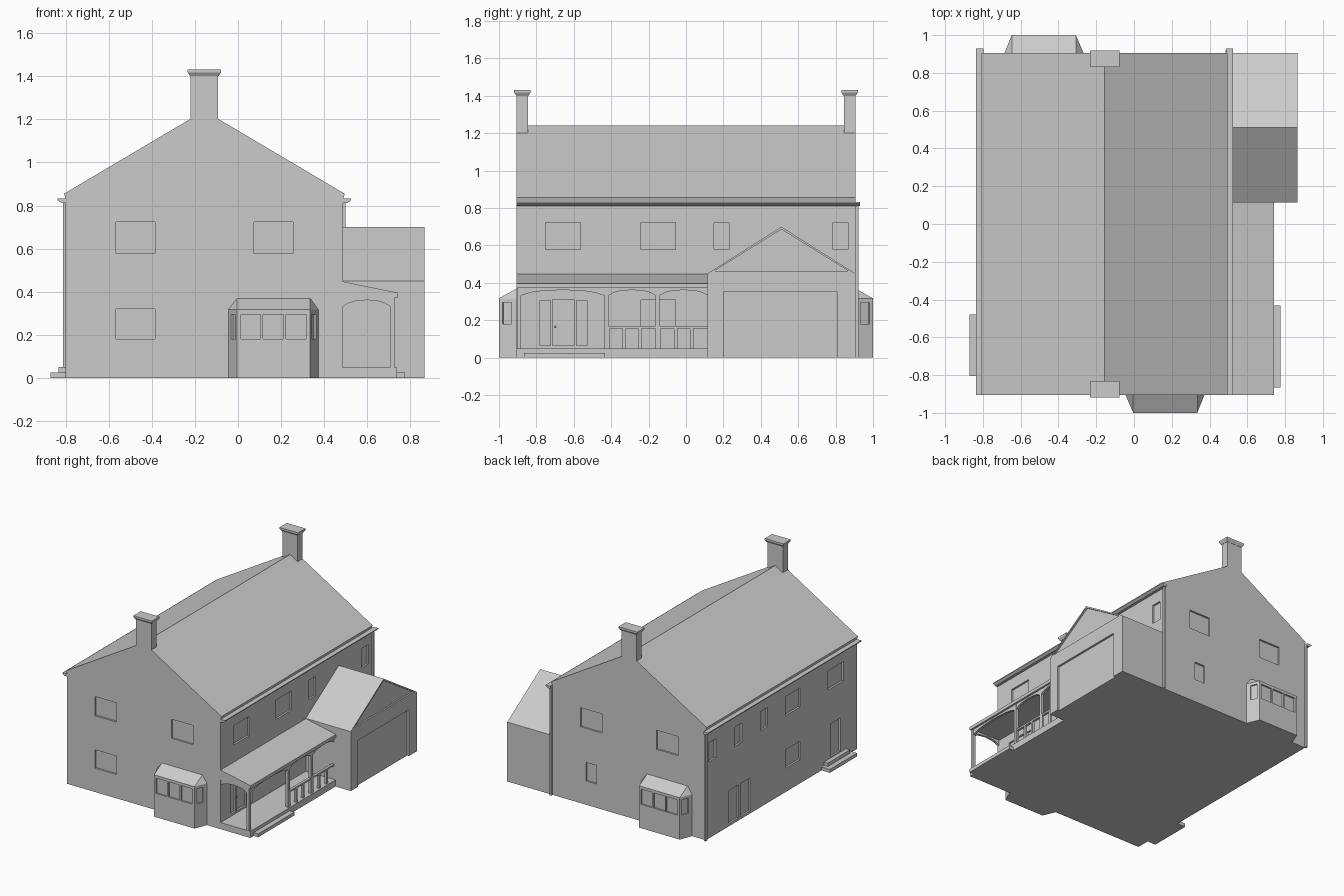
import bpy, bmesh, math
from mathutils import Matrix, Vector

if "Cube" in bpy.data.objects:
    bpy.data.objects.remove(bpy.data.objects["Cube"])

CX = -0.156          # centre line of the main house
X0, X1, Y = -0.80, 0.488, 0.905
D = 0.014            # window recess depth


def finish(name, bm):
    bmesh.ops.recalc_face_normals(bm, faces=bm.faces)
    me = bpy.data.meshes.new(name)
    bm.to_mesh(me)
    bm.free()
    ob = bpy.data.objects.new(name, me)
    bpy.context.collection.objects.link(ob)
    return ob


def add_prism(bm, pts, axis, a, b):
    place = {'x': lambda p, t: (t, p[0], p[1]),
             'y': lambda p, t: (p[0], t, p[1]),
             'z': lambda p, t: (p[0], p[1], t)}[axis]
    lo = [bm.verts.new(place(p, a)) for p in pts]
    hi = [bm.verts.new(place(p, b)) for p in pts]
    n = len(pts)
    bm.faces.new(lo)
    bm.faces.new(hi[::-1])
    for i in range(n):
        bm.faces.new((lo[i], lo[(i + 1) % n], hi[(i + 1) % n], hi[i]))


def prism(name, pts, axis, a, b):
    bm = bmesh.new()
    add_prism(bm, pts, axis, a, b)
    return finish(name, bm)


def rect(a0, a1, b0, b1):
    return [(a0, b0), (a1, b0), (a1, b1), (a0, b1)]


def box(name, x0, x1, y0, y1, z0, z1):
    return prism(name, rect(x0, x1, y0, y1), 'z', z0, z1)


def cut(target, pieces):
    """Cut a list of (points, axis, from, to) recesses out of a solid."""
    bm = bmesh.new()
    for p in pieces:
        add_prism(bm, *p)
    cutter = finish("recess_cutter", bm)
    cutter.hide_render = True
    mod = target.modifiers.new("recesses", 'BOOLEAN')
    mod.object = cutter
    mod.operation = 'DIFFERENCE'
    mod.solver = 'EXACT'
    bpy.context.view_layer.objects.active = target
    bpy.ops.object.modifier_apply(modifier=mod.name)
    bpy.data.objects.remove(cutter)


# Main house: gabled solid with small eaves
house = prism("house_body", [(X0, 0), (X1, 0), (X1, 0.832), (0.495, 0.855), (CX, 1.24),
                             (-0.807, 0.855), (X0, 0.832)], 'y', -Y, Y)

UP, LOW = (0.578, 0.723), (0.18, 0.32)
front = [(-0.565, -0.385, *UP), (0.075, 0.255, *UP), (-0.565, -0.385, *LOW)]
back = [(-0.565, -0.385, *UP), (0.07, 0.25, *UP), (0.115, 0.205, *LOW)]
right = [(-0.75, -0.565, *UP), (-0.24, -0.055, *UP), (0.15, 0.23, *UP), (0.785, 0.865, *UP),
         (-0.24, -0.055, 0.165, 0.308), (-0.715, -0.60, 0.065, 0.31),
         (-0.78, -0.725, 0.065, 0.305), (-0.585, -0.53, 0.065, 0.305)]
left = [(-0.74, -0.56, *UP), (-0.225, -0.05, *UP), (0.165, 0.25, *UP), (0.475, 0.56, *UP),
        (0.785, 0.87, *UP), (-0.225, -0.05, *LOW), (-0.705, -0.585, 0.06, 0.31),
        (0.515, 0.63, 0.02, 0.27), (0.375, 0.49, 0.02, 0.27)]
cut(house, [(rect(*w), 'y', -Y - 0.05, -Y + D) for w in front]
    + [(rect(*w), 'y', Y - D, Y + 0.05) for w in back]
    + [(rect(*w), 'x', X1 - D, X1 + 0.05) for w in right]
    + [(rect(*w), 'x', X0 - 0.05, X0 + D) for w in left])

# Chimneys with flared caps
for label, y0, y1 in (("front", -Y, -0.845), ("back", 0.845, Y)):
    box(label + "_chimney", -0.22, -0.092, y0, y1, 1.1, 1.41)
    bm = bmesh.new()
    rings = []
    for g, z in ((0.002, 1.40), (0.014, 1.418), (0.014, 1.43)):
        rings.append([bm.verts.new((x, y, z)) for x, y in
                      rect(-0.22 - g, -0.092 + g, y0 - g, y1 + g)])
    bm.faces.new(rings[0])
    bm.faces.new(rings[-1])
    for a, b in zip(rings, rings[1:]):
        for i in range(4):
            bm.faces.new((a[i], a[(i + 1) % 4], b[(i + 1) % 4], b[i]))
    finish(label + "_chimney_cap", bm)

# Gutters and downpipes, mirrored about the ridge
for label, m in (("right", lambda x: x), ("left", lambda x: 2 * CX - x)):
    prism(label + "_gutter", [(m(x), z) for x, z in
          ((0.486, 0.812), (0.508, 0.812), (0.525, 0.825), (0.525, 0.832), (0.486, 0.832))],
          'y', -Y, 0.93)
    xs = sorted((m(0.484), m(0.499)))
    box(label + "_downpipe", xs[0], xs[1], Y - 0.002, 0.922, 0, 0.82)

# Bay windows: front one, and the same turned half round at the back
XL, XR, FL, FR, YF = -0.045, 0.373, -0.004, 0.335, -1.0
for label in ("front", "back"):
    bay = prism(label + "_bay", [(XL, -Y + 0.01), (XL, -Y), (FL, YF), (FR, YF), (XR, -Y),
                                 (XR, -Y + 0.01)], 'z', 0, 0.317)
    pieces = [(rect(a, b, 0.18, 0.295), 'y', YF - 0.05, YF + 0.012)
              for a, b in ((0.013, 0.105), (0.117, 0.211), (0.222, 0.316))]
    for wx, fx in ((XL, FL), (XR, FR)):
        p, q = Vector((wx, -Y)), Vector((fx, YF))
        n = Vector((math.copysign(0.095, wx - fx), -0.041)).normalized()
        s, e = p.lerp(q, 0.3), p.lerp(q, 0.8)
        pieces.append(([tuple(v) for v in (s - n * 0.01, e - n * 0.01, e + n * 0.02,
                                           s + n * 0.02)], 'z', 0.18, 0.295))
    cut(bay, pieces)
    bm = bmesh.new()
    for v in ((XL, -Y, 0.317), (FL, YF, 0.317), (FR, YF, 0.317), (XR, -Y, 0.317),
              (FR, -Y, 0.37), (FL, -Y, 0.37)):
        bm.verts.new(v)
    bmesh.ops.convex_hull(bm, input=bm.verts)
    bmesh.ops.dissolve_limit(bm, angle_limit=0.01, verts=bm.verts, edges=bm.edges)
    roof = finish(label + "_bay_roof", bm)
    if label == "back":
        turn = Matrix.Translation((2 * CX, 0, 0)) @ Matrix.Rotation(math.pi, 4, 'Z')
        for ob in (bay, roof):
            ob.data.transform(turn)

# Garage wing with recessed gable panel and door
garage = prism("garage", [(0.115, 0), (Y, 0), (Y, 0.45), (0.51, 0.70), (0.115, 0.45)],
               'x', X1 - 0.003, 0.865)
cut(garage, [([(0.152, 0.463), (0.868, 0.463), (0.51, 0.686)], 'x', 0.853, 0.9),
             (rect(0.20, 0.81, -0.02, 0.35), 'x', 0.85, 0.9)])

# Porch floor, lean-to roof and steps
box("porch_floor", X1 - 0.003, 0.737, -Y, 0.117, 0, 0.05)
prism("porch_roof", [(X1 - 0.003, 0.372), (0.74, 0.372), (0.74, 0.396), (X1 - 0.003, 0.448)],
      'y', -Y, 0.117)
box("porch_step", 0.73, 0.775, -0.865, -0.432, 0, 0.026)
box("side_door_lower_step", -0.87, X0 + 0.003, -0.805, -0.48, 0, 0.026)
box("side_door_upper_step", -0.832, X0 + 0.003, -0.775, -0.51, 0.02, 0.052)

# Porch posts
PX0, PX1 = 0.706, 0.727
posts = [(-Y + 0.001, -0.882), (-0.437, -0.415), (-0.162, -0.141)]
for i, (a, b) in enumerate(posts):
    box(f"porch_post_{i + 1}", PX0, PX1, a, b, 0.05, 0.375)


# Arched braces between the posts
def arch(a, b):
    w = b - a
    pts = [(a, 0.374), (a, 0.332)]
    for t in (0.12, 0.25, 0.5, 0.75, 0.88):
        pts.append((a + w * t, 0.332 + 0.03 * math.sin(math.pi * t) ** 0.6))
    return pts + [(b, 0.332), (b, 0.374)]


spans = [(-0.882, -0.437), (-0.415, -0.162), (-0.141, 0.117)]
for i, (a, b) in enumerate(spans):
    prism(f"porch_arch_{i + 1}", arch(a, b), 'x', PX0 + 0.002, PX1 - 0.002)
prism("porch_end_arch", arch(X1, PX0), 'y', -Y + 0.003, -0.884)

# Railing with square balusters
for i, (a, b) in enumerate(spans[1:]):
    box(f"porch_rail_{i + 1}", PX0 + 0.001, PX1 - 0.001, a, b, 0.155, 0.168)
    for k in (1, 2):
        y = a + (b - a) * k / 3
        box(f"baluster_{i + 1}_{k}", PX0 + 0.002, PX1 - 0.002, y - 0.009, y + 0.009, 0.05, 0.156)
    box(f"baluster_{i + 1}_start", PX0 + 0.002, PX1 - 0.002, a, a + 0.008, 0.05, 0.156)

# Front door knob
bpy.ops.mesh.primitive_uv_sphere_add(segments=10, ring_count=6, radius=0.005,
                                     location=(X1 - D + 0.004, -0.70, 0.165))
bpy.context.object.name = "door_knob"
